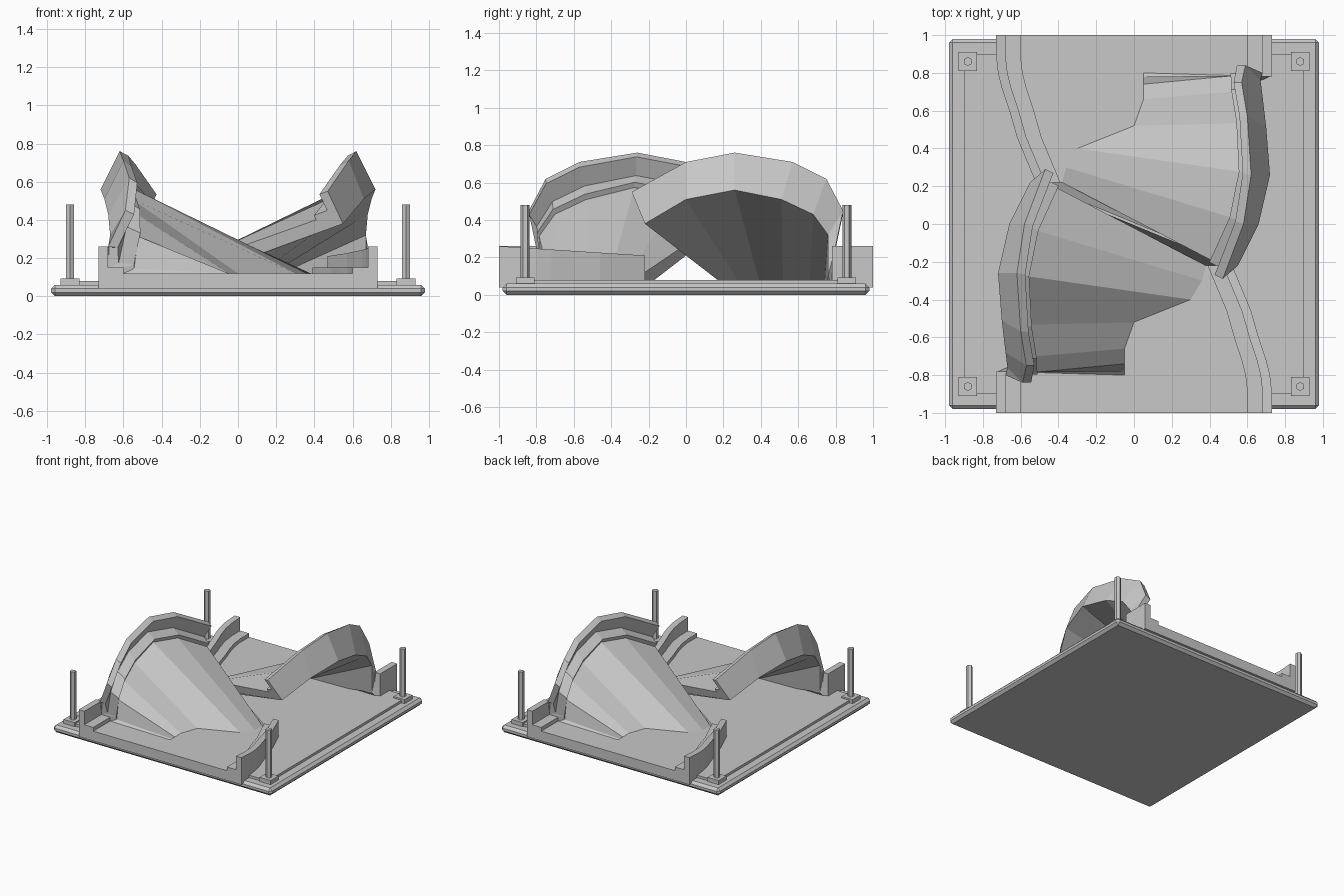
import bpy, bmesh, math
from mathutils import Vector, Matrix

cube = bpy.data.objects.get("Cube")
if cube:
    bpy.data.objects.remove(cube, do_unlink=True)

grey = bpy.data.materials.new("plain_grey")
grey.use_nodes = True
COLOR = (0.58, 0.58, 0.58, 1)
grey.diffuse_color = COLOR
grey.node_tree.nodes["Principled BSDF"].inputs["Base Color"].default_value = COLOR


def finish(name, bm):
    bmesh.ops.recalc_face_normals(bm, faces=bm.faces)
    mesh = bpy.data.meshes.new(name)
    bm.to_mesh(mesh)
    bm.free()
    mesh.materials.append(grey)
    obj = bpy.data.objects.new(name, mesh)
    bpy.context.collection.objects.link(obj)
    return obj


def box(name, center, size, bevel=0):
    bm = bmesh.new()
    bmesh.ops.create_cube(bm, size=1, matrix=Matrix.Translation(center) @ Matrix.Diagonal((*size, 1)))
    if bevel:
        bmesh.ops.bevel(bm, geom=bm.edges[:], offset=bevel, segments=1, affect='EDGES')
    return finish(name, bm)


# Base plate with chamfered rim, and the raised slab on it
box("base_plate", (0, 0, 0.03), (1.96, 1.96, 0.06), 0.02)
box("base_slab", (0, 0, 0.06), (1.8, 1.8, 0.04))

# Hexagonal corner posts on square pads
for sx in (-1, 1):
    for sy in (-1, 1):
        x, y = sx * 0.88, sy * 0.86
        box("post_pad", (x, y, 0.075), (0.1, 0.1, 0.036))
        bm = bmesh.new()
        bmesh.ops.create_cone(bm, cap_ends=True, segments=6, radius1=0.024, radius2=0.024,
                              depth=0.4, matrix=Matrix.Translation((x, y, 0.28)))
        finish("corner_post", bm)

# Stations along half the track:
# banked wall foot, banked wall rim, floor crease (x, y), low wall foot (x, y)
FLOOR, BOTTOM = 0.12, 0.04
STATIONS = [
    ((-.73, -1, .04), (-.73, -1, .26), (-.05, -1), (.73, -1)),
    ((-.73, -.78, .04), (-.73, -.78, .26), (-.05, -.8), (.73, -.88)),
    ((-.67, -.76, .1), (-.68, -.8, .26), (-.05, -.78), (.725, -.85)),
    ((-.67, -.76, .32), (-.59, -.84, .45), (-.05, -.74), (.72, -.8)),
    ((-.68, -.68, .43), (-.57, -.75, .62), (-.05, -.66), (.7, -.72)),
    ((-.7, -.51, .51), (-.6, -.57, .71), (0, -.52), (.66, -.6)),
    ((-.72, -.26, .56), (-.62, -.26, .76), (.3, -.4), (.62, -.46)),
    ((-.66, 0, .51), (-.58, 0, .71), (.36, -.3), (.57, -.34)),
    ((-.55, .22, .38), (-.47, .29, .55), (.38, -.22), (.52, -.22)),
]


def section(foot, rim, crease, low):
    """Closed cross-section: banked wall, ledge, floor, ledge, low wall."""
    foot, rim = Vector(foot), Vector(rim)
    under = Vector((*crease, BOTTOM))
    across = (under - foot).normalized()
    up = rim - foot
    wall = lambda a, u: foot + across * a + up * u
    right = lambda a, z: Vector((low[0] - a, low[1], z))
    top = 0.26 - 0.05 * (low[1] + 1) / 0.78
    return [foot, rim, wall(.05, 1), wall(.05, .5), wall(.13, .5), wall(.13, .36),
            Vector((*crease, FLOOR)),
            right(.13, FLOOR), right(.13, .15), right(.05, .15), right(.05, top),
            right(0, top), right(0, BOTTOM), under]


# Two halves, the second turned half a circle
for name, angle in (("front_track", 0), ("back_track", math.pi)):
    bm = bmesh.new()
    rings = [[bm.verts.new(p) for p in section(*s)] for s in STATIONS]
    n = len(rings[0])
    for a, b in zip(rings, rings[1:]):
        for i in range(n):
            j = (i + 1) % n
            bm.faces.new((a[i], a[j], b[j], b[i]))
    bm.faces.new(rings[0])
    bm.faces.new(rings[-1][::-1])
    bmesh.ops.rotate(bm, verts=bm.verts, matrix=Matrix.Rotation(angle, 3, 'Z'))
    finish(name, bm)
